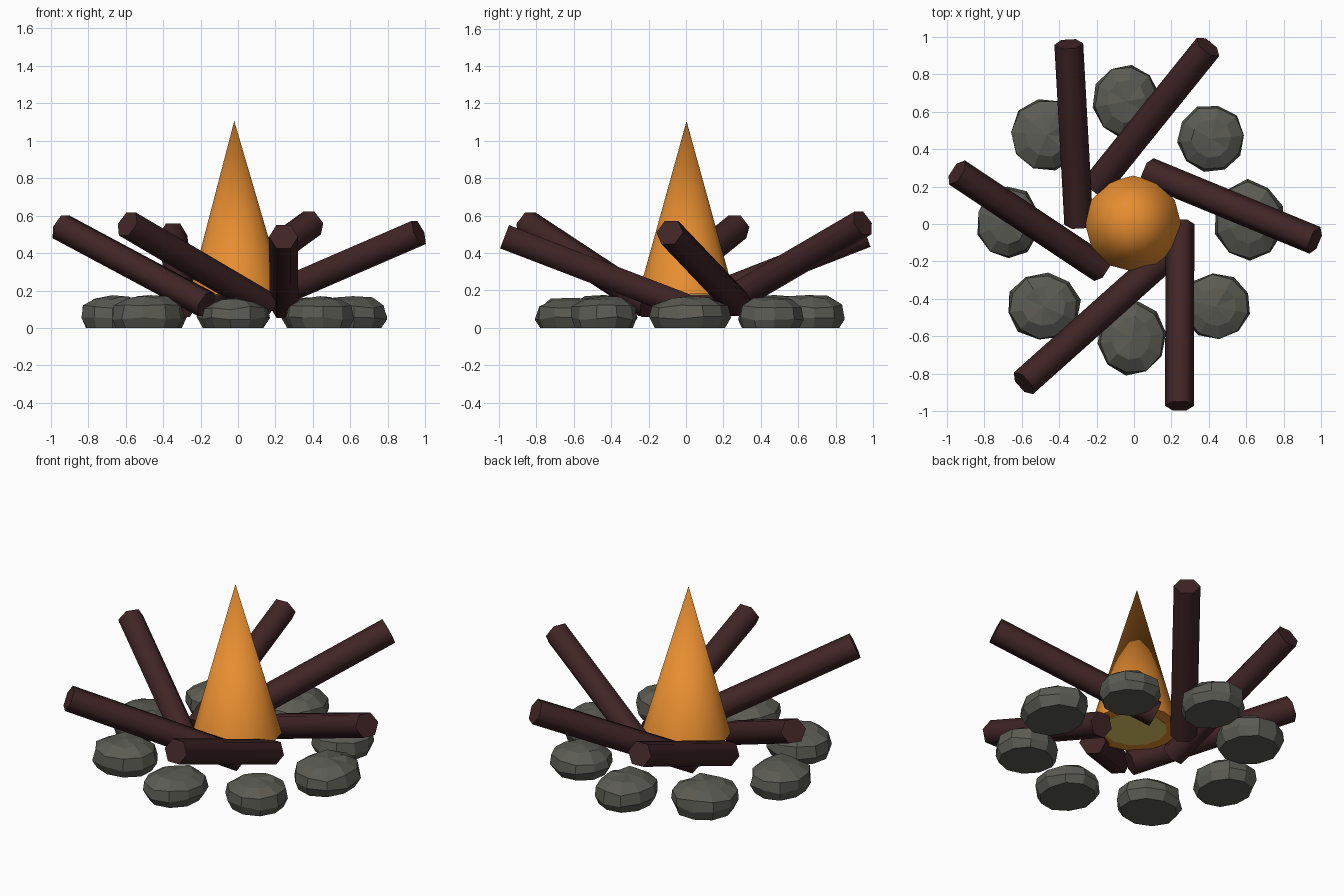
import bpy, bmesh, math, random
from mathutils import Vector

if "Cube" in bpy.data.objects:
    bpy.data.objects.remove(bpy.data.objects["Cube"])

random.seed(4)


def material(name, col):
    m = bpy.data.materials.new(name)
    m.diffuse_color = (*col, 1)
    m.use_nodes = True
    m.node_tree.nodes["Principled BSDF"].inputs["Base Color"].default_value = m.diffuse_color
    return m


STONE = material("grey stone", (0.105, 0.105, 0.088))
WOOD = material("dark wood", (0.052, 0.018, 0.019))
FLAME = material("orange flame", (0.80, 0.27, 0.03))
CORE = material("yellow flame core", (0.80, 0.60, 0.15))


def finish(name, bm, mat, smooth=False):
    bmesh.ops.recalc_face_normals(bm, faces=bm.faces)
    me = bpy.data.meshes.new(name)
    bm.to_mesh(me)
    bm.free()
    me.materials.append(mat)
    ob = bpy.data.objects.new(name, me)
    bpy.context.collection.objects.link(ob)
    if smooth:
        bpy.ops.object.select_all(action='DESELECT')
        ob.select_set(True)
        bpy.context.view_layer.objects.active = ob
        bpy.ops.object.shade_smooth_by_angle(angle=math.radians(62))
    return ob


def cone(name, base, tip, r, mat, n=12):
    bm = bmesh.new()
    ring = [bm.verts.new((base[0] + r * math.cos(2 * math.pi * i / n),
                          base[1] + r * math.sin(2 * math.pi * i / n), base[2])) for i in range(n)]
    top = bm.verts.new(tip)
    bm.faces.new(ring)
    for i in range(n):
        bm.faces.new((ring[i], ring[(i + 1) % n], top))
    finish(name, bm, mat, True)


# six-sided log between two points
def log(name, a, b, r=0.077, n=6):
    a, b = Vector(a), Vector(b)
    d = (b - a).normalized()
    side = d.cross(Vector((0, 0, 1))).normalized()
    up = side.cross(d)
    bm = bmesh.new()
    rings = [[bm.verts.new(p + r * (math.cos(2 * math.pi * i / n) * side + math.sin(2 * math.pi * i / n) * up))
              for i in range(n)] for p in (a, b)]
    for ring in rings:
        bm.faces.new(ring)
    for i in range(n):
        j = (i + 1) % n
        bm.faces.new((rings[0][i], rings[0][j], rings[1][j], rings[1][i]))
    finish(name, bm, WOOD, True)


# flat-bottomed faceted stone
def stone(name, x, y, rx, ry, h, n=10):
    bm = bmesh.new()
    turn = random.uniform(0, 6)
    rings = []
    for z, s in ((0, 0.86), (0.3, 1.0), (0.66, 0.94), (0.92, 0.58)):
        ring = []
        for i in range(n):
            t = turn + 2 * math.pi * i / n
            k = s * random.uniform(0.96, 1.03)
            dz = 0 if z == 0 else random.uniform(-0.06, 0.06)
            ring.append(bm.verts.new((x + rx * k * math.cos(t), y + ry * k * math.sin(t), h * (z + dz))))
        rings.append(ring)
    top = bm.verts.new((x, y, h))
    bm.faces.new(rings[0])
    for i in range(n):
        j = (i + 1) % n
        for lo, hi in zip(rings, rings[1:]):
            bm.faces.new((lo[i], lo[j], hi[j], hi[i]))
        bm.faces.new((rings[-1][i], rings[-1][j], top))
    finish(name, bm, STONE)


# flame with a yellow core showing underneath
cone("flame", (-0.005, 0.002, 0.18), (-0.02, 0.003, 1.105), 0.256, FLAME)
cone("flame_core", (-0.005, 0.002, 0.176), (-0.015, 0.003, 0.75), 0.185, CORE)

# leaning logs: inner low end, outer high end
LOGS = [((-0.295, 0.0, 0.12), (-0.348, 0.96, 0.495)),
        ((-0.205, 0.20, 0.125), (0.395, 0.945, 0.56)),
        ((0.075, 0.28, 0.125), (0.965, -0.087, 0.51)),
        ((0.245, 0.0, 0.115), (0.243, -0.97, 0.487)),
        ((0.15, -0.19, 0.12), (-0.59, -0.85, 0.555)),
        ((-0.17, -0.24, 0.125), (-0.945, 0.275, 0.54))]
for i, (a, b) in enumerate(LOGS):
    log(f"log_{i + 1}", a, b)

# ring of stones
STONES = [(-0.04, 0.655, 0.18, 0.2, 0.175), (0.412, 0.455, 0.182, 0.182, 0.165),
          (0.612, 0.02, 0.19, 0.215, 0.17), (0.437, -0.44, 0.187, 0.18, 0.17),
          (-0.012, -0.61, 0.18, 0.2, 0.16), (-0.482, -0.44, 0.198, 0.18, 0.175),
          (-0.672, 0.008, 0.172, 0.198, 0.175), (-0.465, 0.475, 0.198, 0.2, 0.175)]
for i, s in enumerate(STONES):
    stone(f"stone_{i + 1}", *s)
